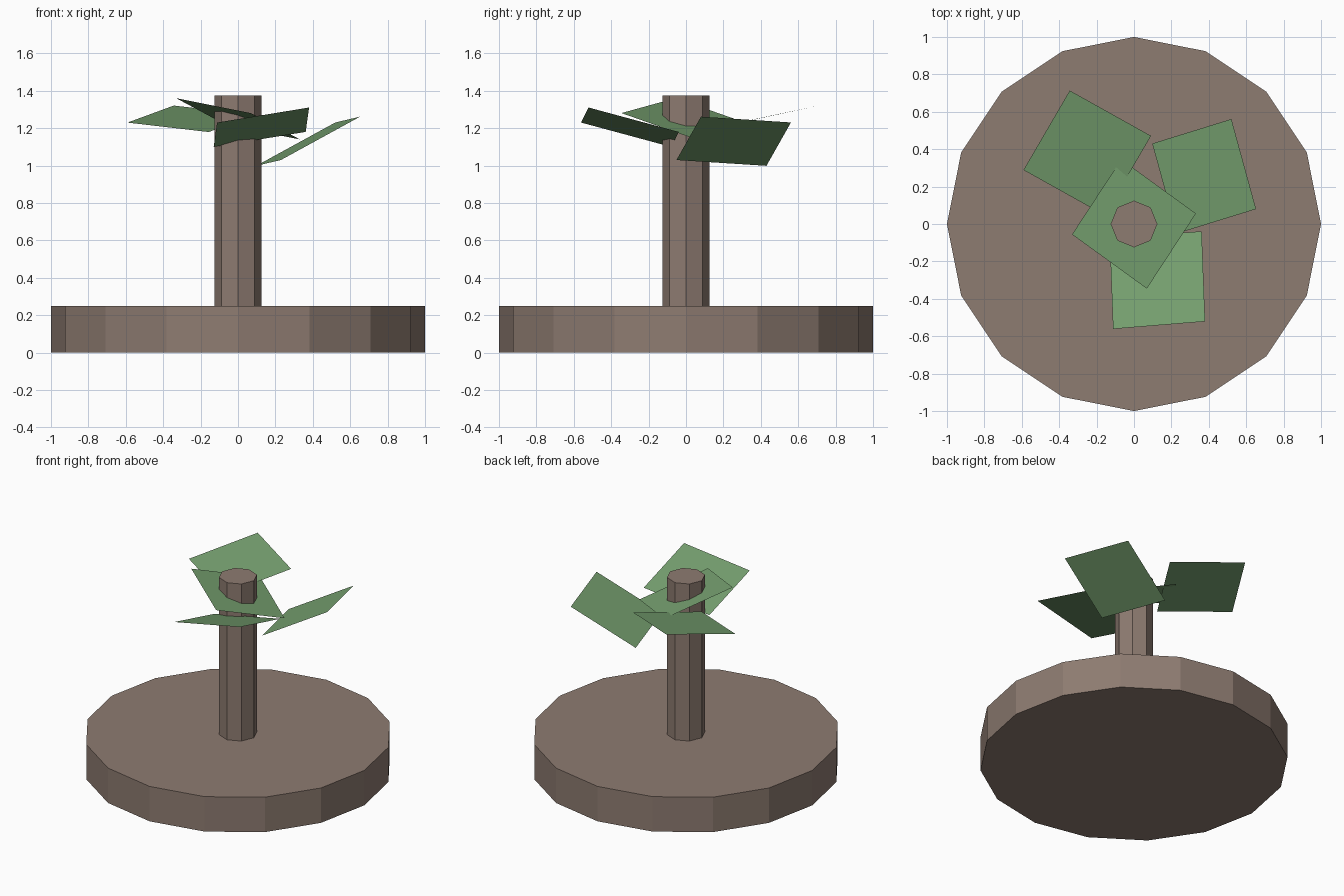
import bpy
import bmesh
from math import pi
from mathutils import Matrix, Vector

if "Cube" in bpy.data.objects:
    bpy.data.objects.remove(bpy.data.objects["Cube"])


def material(name, color):
    mat = bpy.data.materials.new(name)
    mat.diffuse_color = (*color, 1)
    mat.use_nodes = True
    mat.node_tree.nodes["Principled BSDF"].inputs["Base Color"].default_value = mat.diffuse_color
    return mat


def add_object(name, bm, mat):
    mesh = bpy.data.meshes.new(name)
    bm.to_mesh(mesh)
    bm.free()
    mesh.materials.append(mat)
    obj = bpy.data.objects.new(name, mesh)
    bpy.context.collection.objects.link(obj)
    return obj


def prism(name, sides, radius, z0, z1, mat):
    bm = bmesh.new()
    # rotate so that a corner lies on the x axis
    place = Matrix.Translation((0, 0, (z0 + z1) / 2)) @ Matrix.Rotation(pi / 2, 4, 'Z')
    bmesh.ops.create_cone(bm, cap_ends=True, segments=sides, radius1=radius,
                          radius2=radius, depth=z1 - z0, matrix=place)
    return add_object(name, bm, mat)


def leaf(name, centre, along, across, mat, size=0.5):
    """Square sheet, tilted so its edges follow two directions."""
    u = Vector(along).normalized()
    n = u.cross(Vector(across)).normalized()
    v = n.cross(u)
    rot = Matrix((u, v, n)).transposed().to_4x4()
    bm = bmesh.new()
    bmesh.ops.create_grid(bm, x_segments=1, y_segments=1, size=size / 2,
                          matrix=Matrix.Translation(centre) @ rot)
    return add_object(name, bm, mat)


brown = material("bark", (0.27, 0.20, 0.165))
green = material("foliage", (0.18, 0.35, 0.16))

# Round base and trunk
prism("base", 16, 1.0, 0, 0.25, brown)
prism("trunk", 8, 0.125, 0.25, 1.375, brown)

# Tilted square leaves: centre, first edge, second edge
leaves = {
    "leaf_top": ((0, 0, 1.25), (0.40, -0.29, -0.08), (0.26, 0.40, -0.14)),
    "leaf_back": ((-0.25, 0.38, 1.25), (0.43, -0.24, -0.05), (0.25, 0.42, 0.09)),
    "leaf_right": ((0.375, 0.255, 1.13), (0.42, 0.13, 0.23), (-0.13, 0.48, -0.03)),
    "leaf_front": ((0.125, -0.30, 1.205), (0.49, 0.04, 0.08), (-0.02, 0.48, -0.13)),
}
for name, (centre, along, across) in leaves.items():
    leaf(name, centre, along, across, green)
